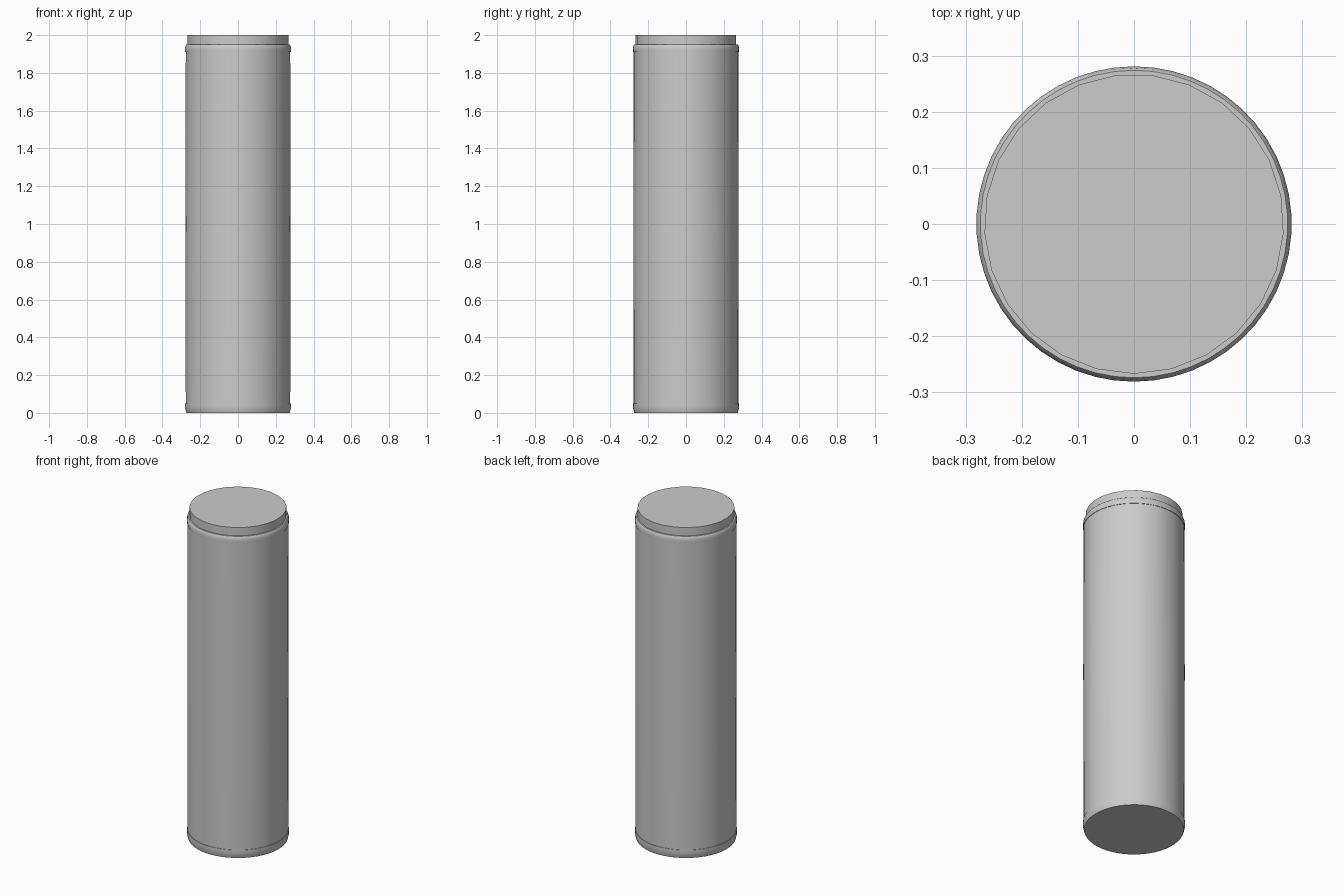
import bpy
import math

# Remove the default cube
cube = bpy.data.objects.get("Cube")
if cube:
    bpy.data.objects.remove(cube, do_unlink=True)

grey = bpy.data.materials.new("plain grey")
grey.use_nodes = True
colour = (0.6, 0.6, 0.6, 1)
grey.diffuse_color = colour
grey.node_tree.nodes["Principled BSDF"].inputs["Base Color"].default_value = colour


def turned(name, profile, sides):
    """Spin (radius, height) points about z and close both ends."""
    verts, faces = [], []
    for r, z in profile:
        for i in range(sides):
            a = 2 * math.pi * i / sides - math.pi / 2
            verts.append((r * math.cos(a), r * math.sin(a), z))
    for k in range(len(profile) - 1):
        for i in range(sides):
            j = (i + 1) % sides
            faces.append((k * sides + i, k * sides + j,
                          (k + 1) * sides + j, (k + 1) * sides + i))
    faces.append(tuple(reversed(range(sides))))
    faces.append(tuple(range(len(verts) - sides, len(verts))))
    mesh = bpy.data.meshes.new(name)
    mesh.from_pydata(verts, [], faces)
    mesh.materials.append(grey)
    obj = bpy.data.objects.new(name, mesh)
    bpy.context.collection.objects.link(obj)
    bpy.ops.object.select_all(action="DESELECT")
    obj.select_set(True)
    bpy.context.view_layer.objects.active = obj
    bpy.ops.object.shade_smooth_by_angle(angle=math.radians(30))
    return obj


# Long tube with a barely swollen middle
turned("body", [(0.277, 0.03), (0.279, 1.0), (0.277, 1.93)], 50)

# Rounded bands at both ends
turned("bottom_rim", [(0.274, 0), (0.278, 0.015), (0.281, 0.03), (0.28, 0.05)], 50)
turned("top_rim", [(0.28, 1.91), (0.281, 1.93), (0.278, 1.945), (0.274, 1.95)], 50)

# Narrower faceted plug on top
turned("top_cap", [(0.267, 1.93), (0.267, 2.0)], 25)
